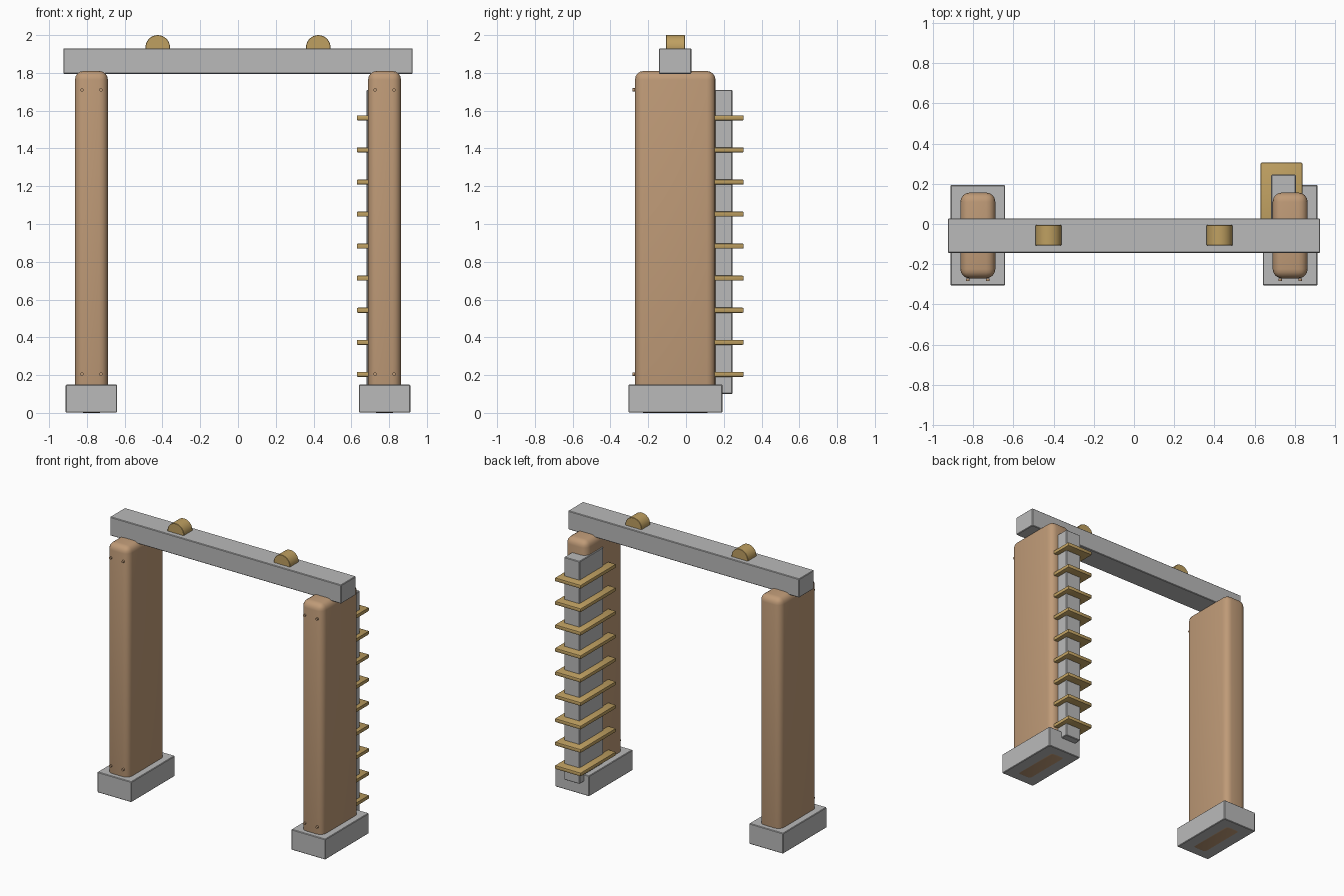
import bpy, math

if "Cube" in bpy.data.objects:
    bpy.data.objects.remove(bpy.data.objects["Cube"])


def material(name, rgb):
    m = bpy.data.materials.new(name)
    m.diffuse_color = (*rgb, 1)
    m.use_nodes = True
    m.node_tree.nodes["Principled BSDF"].inputs["Base Color"].default_value = m.diffuse_color
    return m


TAN = material("tan clay", (0.52, 0.325, 0.185))
STONE = material("grey stone", (0.49, 0.49, 0.49))
OCHRE = material("ochre wood", (0.52, 0.35, 0.12))


def finish(ob, name, mat, bevel=0.0, segments=1):
    """Name, colour, bevel and shade the active object."""
    ob.name = name
    ob.data.materials.append(mat)
    if bevel:
        mod = ob.modifiers.new("soft edges", 'BEVEL')
        mod.width = bevel
        mod.segments = segments
        bpy.ops.object.modifier_apply(modifier=mod.name)
    bpy.ops.object.shade_smooth_by_angle(angle=math.radians(35))
    return ob


def block(name, lo, hi, mat, bevel=0.004, segments=1):
    """Bevelled box between two opposite corners."""
    centre = [(a + b) / 2 for a, b in zip(lo, hi)]
    bpy.ops.mesh.primitive_cube_add(size=1, location=centre)
    ob = bpy.context.object
    ob.scale = [b - a for a, b in zip(lo, hi)]
    bpy.ops.object.transform_apply(location=False, rotation=False, scale=True)
    return finish(ob, name, mat, bevel, segments)


def rod(name, centre, radius, depth, mat, sides, bevel=0.0):
    """Cylinder lying front to back."""
    bpy.ops.mesh.primitive_cylinder_add(vertices=sides, radius=radius, depth=depth,
                                        location=centre, rotation=(math.pi / 2, 0, 0))
    return finish(bpy.context.object, name, mat, bevel)


# Mirrored supports: footing, rounded pillar, front studs, top roller
for side, s in (("left", -1), ("right", 1)):
    x = 0.776 * s
    block(f"{side}_footing", (x - 0.136, -0.305, 0.002), (x + 0.136, 0.193, 0.15), STONE)
    block(f"{side}_pillar", (x - 0.087, -0.27, 0), (x + 0.087, 0.156, 1.81), TAN, 0.046, 4)
    for dx in (-0.05, 0.05):
        for z in (0.205, 1.71):
            rod(f"{side}_stud", (x + dx, -0.277, z), 0.009, 0.012, TAN, 12)
    rod(f"{side}_roller", (0.425 * s, -0.056, 1.935), 0.065, 0.1, OCHRE, 32, 0.002)

# Crossbeam resting on the pillars
block("crossbeam", (-0.925, -0.143, 1.795), (0.925, 0.028, 1.93), STONE)

# Rack behind the right pillar
block("rack_post", (0.681, -0.03, 0.10), (0.805, 0.245, 1.71), STONE)
for i in range(9):
    z = 0.204 + 0.1697 * i
    block(f"rack_slat_{i + 1}", (0.629, -0.10, z - 0.0135), (0.837, 0.305, z + 0.0135),
          OCHRE, 0.006, 2)
